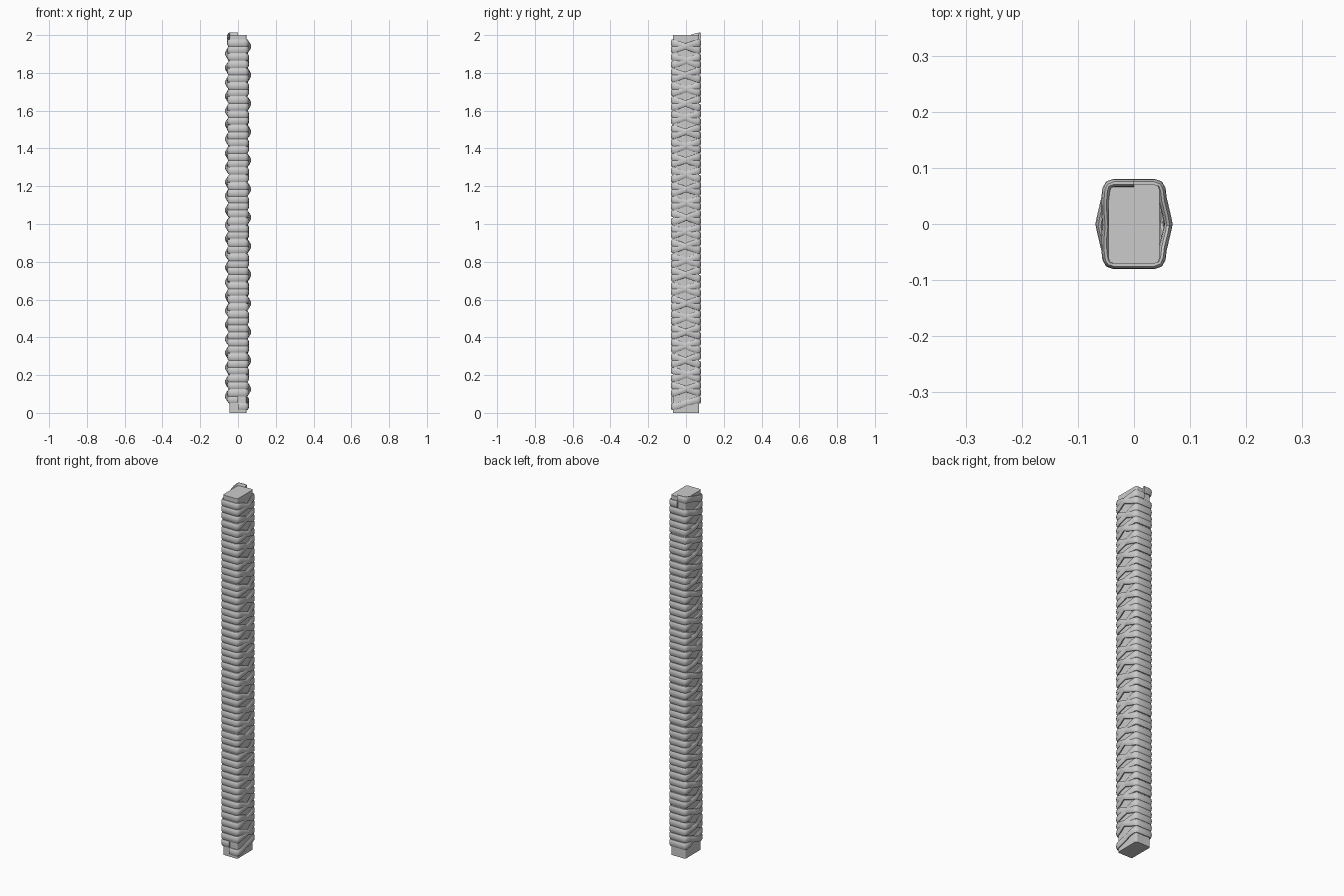
import bpy, bmesh, math, random
from mathutils import Vector

if "Cube" in bpy.data.objects:
    bpy.data.objects.remove(bpy.data.objects["Cube"])
random.seed(4)

TURNS, Z0, Z1 = 25, 0.033, 1.96
P = (Z1 - Z0) / (TURNS + 0.5)      # rise of one full turn
SIDES = 10

# Core: rectangular bar with softened long edges
bpy.ops.mesh.primitive_cube_add(size=1, location=(0, 0, 1))
core = bpy.context.object
core.name = "handle_core"
core.scale = (0.09, 0.14, 2)
bpy.ops.object.transform_apply(scale=True)
bm = bmesh.new()
bm.from_mesh(core.data)
edges = [e for e in bm.edges if abs(e.verts[0].co.z - e.verts[1].co.z) > 1]
bmesh.ops.bevel(bm, geom=edges, offset=0.008, segments=3, affect='EDGES', profile=0.5)
bm.to_mesh(core.data)
bm.free()

# Half turn of cord, front middle to back middle: x, y, fraction of rise, half height
QUARTER = [(0.0, -0.073, 0.0, .0195), (0.036, -0.073, 0.0, .0195), (0.045, -0.070, 0.0, .0195),
           (0.049, -0.062, 0.03, .019), (0.051, -0.045, 0.12, .018), (0.054, -0.022, 0.3, .017)]


def half_turn(over):
    """Points over one side; the upper cord bulges out at the crossing."""
    apex = 0.0615 if over else 0.049
    q = [(min(x, 0.051) if not over else x, y, f, h) for x, y, f, h in QUARTER]
    if over:
        q[-1] = (0.0575, -0.018, 0.34, .017)
    return q + [(apex, 0, 0.5, .016)] + [(x, -y, 1 - f, h) for x, y, f, h in reversed(q)]


def build_cord(name, direction, start):
    path = []
    k = 0
    z = start
    jit = 0.0
    while k < 2 * TURNS + 1:
        over = (k // 2 + (direction > 0)) % 2 == 0
        sx = direction if k % 2 == 0 else -direction
        sy = 1 if k % 2 == 0 else -1
        nxt = random.uniform(-0.003, 0.003)
        pts = half_turn(over)
        for x, y, f, h in (pts if k == 0 else pts[1:]):
            zz = z + f * P / 2 + jit * (1 - f) + nxt * f
            path.append((Vector((x * sx, y * sy, zz)), h))
        jit = nxt
        z += P / 2
        k += 1
    bm = bmesh.new()
    rings = []
    for i, (p, h) in enumerate(path):
        a = path[max(i - 1, 0)][0]
        b = path[min(i + 1, len(path) - 1)][0]
        t = (b - a).normalized()
        out = t.cross(Vector((0, 0, 1))).normalized()
        up = out.cross(t).normalized()
        ring = []
        for s in range(SIDES):
            ang = 2 * math.pi * s / SIDES
            ring.append(bm.verts.new(p + out * 0.0075 * math.cos(ang) + up * h * math.sin(ang)))
        rings.append(ring)
    for r0, r1 in zip(rings, rings[1:]):
        for s in range(SIDES):
            n = (s + 1) % SIDES
            bm.faces.new((r0[s], r0[n], r1[n], r1[s]))
    bm.faces.new(rings[0])
    bm.faces.new(rings[-1])
    bmesh.ops.recalc_face_normals(bm, faces=bm.faces)
    me = bpy.data.meshes.new(name)
    bm.to_mesh(me)
    bm.free()
    ob = bpy.data.objects.new(name, me)
    bpy.context.collection.objects.link(ob)
    bpy.context.view_layer.objects.active = ob
    bpy.ops.object.select_all(action='DESELECT')
    ob.select_set(True)
    bpy.ops.object.shade_smooth_by_angle(angle=math.radians(50))


# Two cords wound in opposite directions, crossing on both wide sides
build_cord("wrap_cord_a", 1, Z0)
build_cord("wrap_cord_b", -1, Z0 + P / 2 - 0.001)
